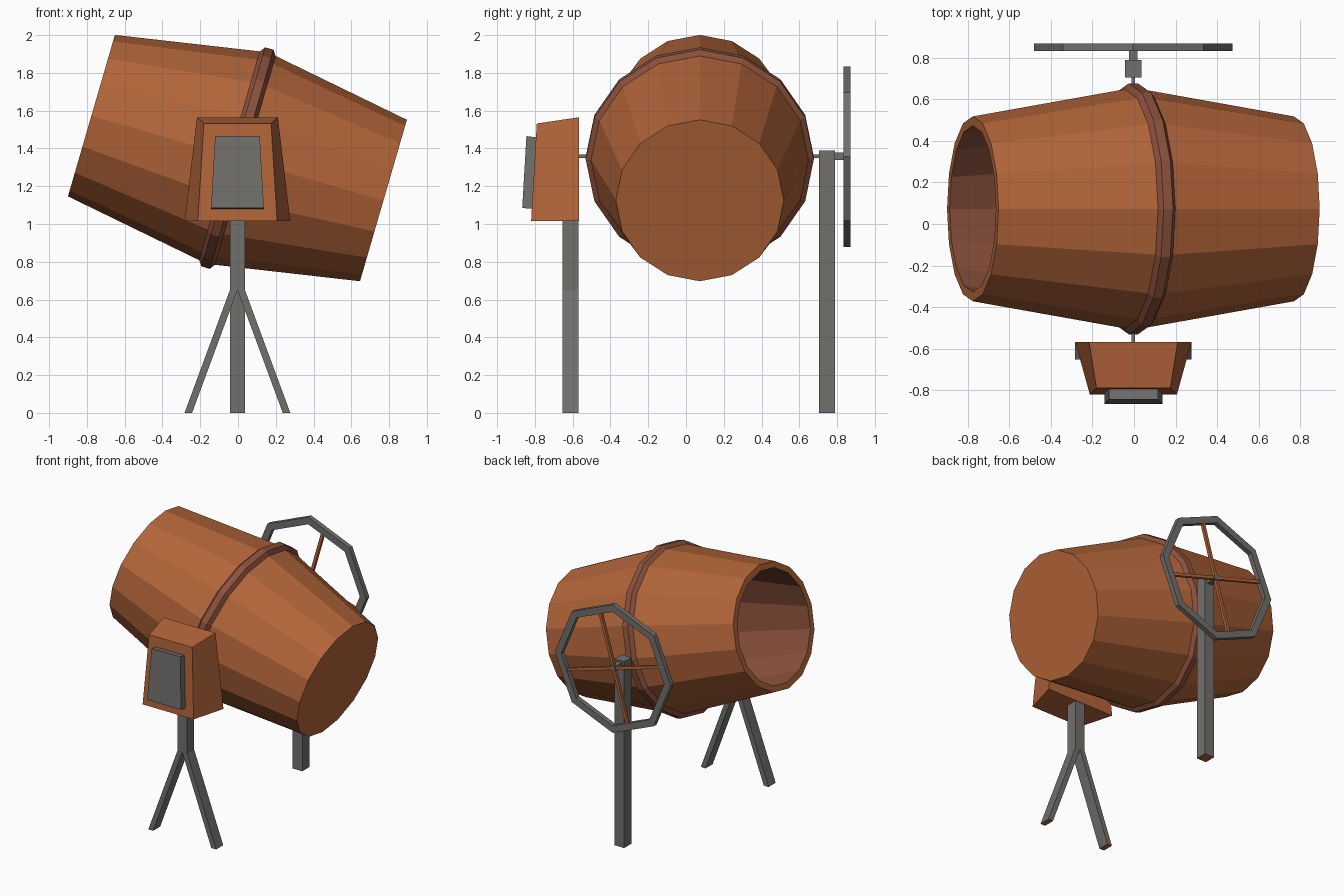
import bpy, bmesh, math
from mathutils import Vector

if "Cube" in bpy.data.objects:
    bpy.data.objects.remove(bpy.data.objects["Cube"])

CX, CY, CZ = -0.003, 0.073, 1.349      # drum centre
TILT = math.radians(16.2)
AXIS = Vector((-math.cos(TILT), 0, math.sin(TILT)))   # towards the mouth
UP = Vector((math.sin(TILT), 0, math.cos(TILT)))
SIDE = Vector((0, 1, 0))


def material(name, rgb):
    m = bpy.data.materials.new(name)
    m.diffuse_color = (*rgb, 1)
    m.use_nodes = True
    m.node_tree.nodes["Principled BSDF"].inputs["Base Color"].default_value = m.diffuse_color
    return m


ORANGE = material("rust_orange", (0.45, 0.13, 0.042))
BROWN = material("red_brown", (0.26, 0.082, 0.045))
GREY = material("steel_grey", (0.165, 0.160, 0.150))


def finish(name, bm, mats):
    bmesh.ops.recalc_face_normals(bm, faces=bm.faces)
    me = bpy.data.meshes.new(name)
    bm.to_mesh(me)
    bm.free()
    for m in mats:
        me.materials.append(m)
    ob = bpy.data.objects.new(name, me)
    bpy.context.collection.objects.link(ob)
    return ob


def lathe(name, profile, centre, axis, up, side, n, mats, seg_mats=None, closed=False):
    """Spin (along, radius) points about an axis; radius 0 becomes a flat cap."""
    bm = bmesh.new()
    rings = []
    for a, r in profile:
        rings.append([bm.verts.new(centre + axis * a
                      + up * (r * math.cos(2 * math.pi * i / n))
                      + side * (r * math.sin(2 * math.pi * i / n))) for i in range(n)])
    k = len(rings)
    for s in range(k if closed else k - 1):
        A, B = rings[s], rings[(s + 1) % k]
        for i in range(n):
            j = (i + 1) % n
            f = bm.faces.new((A[i], A[j], B[j], B[i]))
            f.material_index = seg_mats[s] if seg_mats else 0
    if not closed:
        bm.faces.new(rings[0])
        f = bm.faces.new(rings[-1])
        f.material_index = seg_mats[-1] if seg_mats else 0
    return finish(name, bm, mats)


def prism(name, lower, upper, mat, underside=None):
    """Solid between two matching loops of points."""
    bm = bmesh.new()
    A = [bm.verts.new(p) for p in lower]
    B = [bm.verts.new(p) for p in upper]
    n = len(A)
    low = bm.faces.new(A)
    bm.faces.new(B)
    for i in range(n):
        j = (i + 1) % n
        bm.faces.new((A[i], A[j], B[j], B[i]))
    if underside:
        low.material_index = 1
    return finish(name, bm, [mat] + ([underside] if underside else []))


def rect(x0, x1, y0, y1, z):
    return [(x0, y0, z), (x1, y0, z), (x1, y1, z), (x0, y1, z)]


def face_xz(xb, xt, yb, yt, zb, zt):
    return [(CX - xb, yb, zb), (CX + xb, yb, zb), (CX + xt, yt, zt), (CX - xt, yt, zt)]


centre = Vector((CX, CY, CZ))

# Drum: closed bottom, outer shell, rim, hollow inside
lathe("drum",
      [(-0.805, 0.445), (0, 0.583), (0.805, 0.445), (0.805, 0.40), (0, 0.535), (-0.76, 0.40)],
      centre, AXIS, UP, SIDE, 16, [ORANGE, BROWN], [0, 0, 0, 1, 1, 1])

# Gear band around the belly
lathe("drum_band", [(-0.046, 0.572), (-0.023, 0.604), (0.023, 0.604), (0.046, 0.572)],
      centre, AXIS, UP, SIDE, 16, [BROWN], closed=True)

# Axle stubs on both sides and hub behind the rear post
for name, y0, y1, h in (("front_axle", -0.60, -0.50, 0.009),
                        ("rear_axle", 0.62, 0.72, 0.009),
                        ("wheel_hub", 0.78, 0.868, 0.02)):
    prism(name, rect(CX - h, CX + h, y0, y1, 1.358 - h),
          rect(CX - h, CX + h, y0, y1, 1.358 + h), GREY)

# Motor housing with front panel
prism("motor_housing", face_xz(0.28, 0.214, -0.567, -0.567, 1.015, 1.565),
      face_xz(0.21, 0.178, -0.82, -0.79, 1.015, 1.532), ORANGE)
prism("motor_panel", face_xz(0.14, 0.118, -0.81, -0.785, 1.08, 1.457),
      face_xz(0.14, 0.118, -0.867, -0.845, 1.085, 1.466), GREY)

# Rear post
prism("rear_post", rect(CX - 0.04, CX + 0.04, 0.705, 0.79, 0),
      rect(CX - 0.04, CX + 0.04, 0.705, 0.79, 1.39), GREY, ORANGE)

# Front post, splitting into two splayed legs
prism("front_post",
      [(CX + x, y, z) for y, z, x in ((-0.653, 0.65, -0.04), (-0.653, 0.65, 0.04),
                                      (-0.57, 0.65, 0.04), (-0.57, 0.65, -0.04))],
      rect(CX - 0.04, CX + 0.04, -0.653, -0.57, 1.02), GREY)
for side, s in (("left", -1), ("right", 1)):
    prism("front_leg_" + side,
          rect(CX + s * 0.24, CX + s * 0.28, -0.653, -0.57, 0),
          rect(CX, CX + s * 0.04, -0.653, -0.57, 0.65), GREY, ORANGE)

# Octagonal hand wheel
wheel = Vector((CX - 0.001, 0.852, 1.357))
lathe("hand_wheel", [(-0.018, 0.425), (-0.018, 0.478), (0.018, 0.478), (0.018, 0.425)],
      wheel, SIDE, Vector((0, 0, 1)), Vector((1, 0, 0)), 8, [GREY], closed=True)

# Wheel spokes, tilted with the drum
for name, d, w in (("spoke_upright", UP, AXIS), ("spoke_cross", AXIS, UP)):
    def end(k):
        return [wheel + d * k + w * (0.011 * a) + SIDE * (0.011 * b)
                for a, b in ((-1, -1), (1, -1), (1, 1), (-1, 1))]
    prism(name, end(-0.42), end(0.42), ORANGE)
